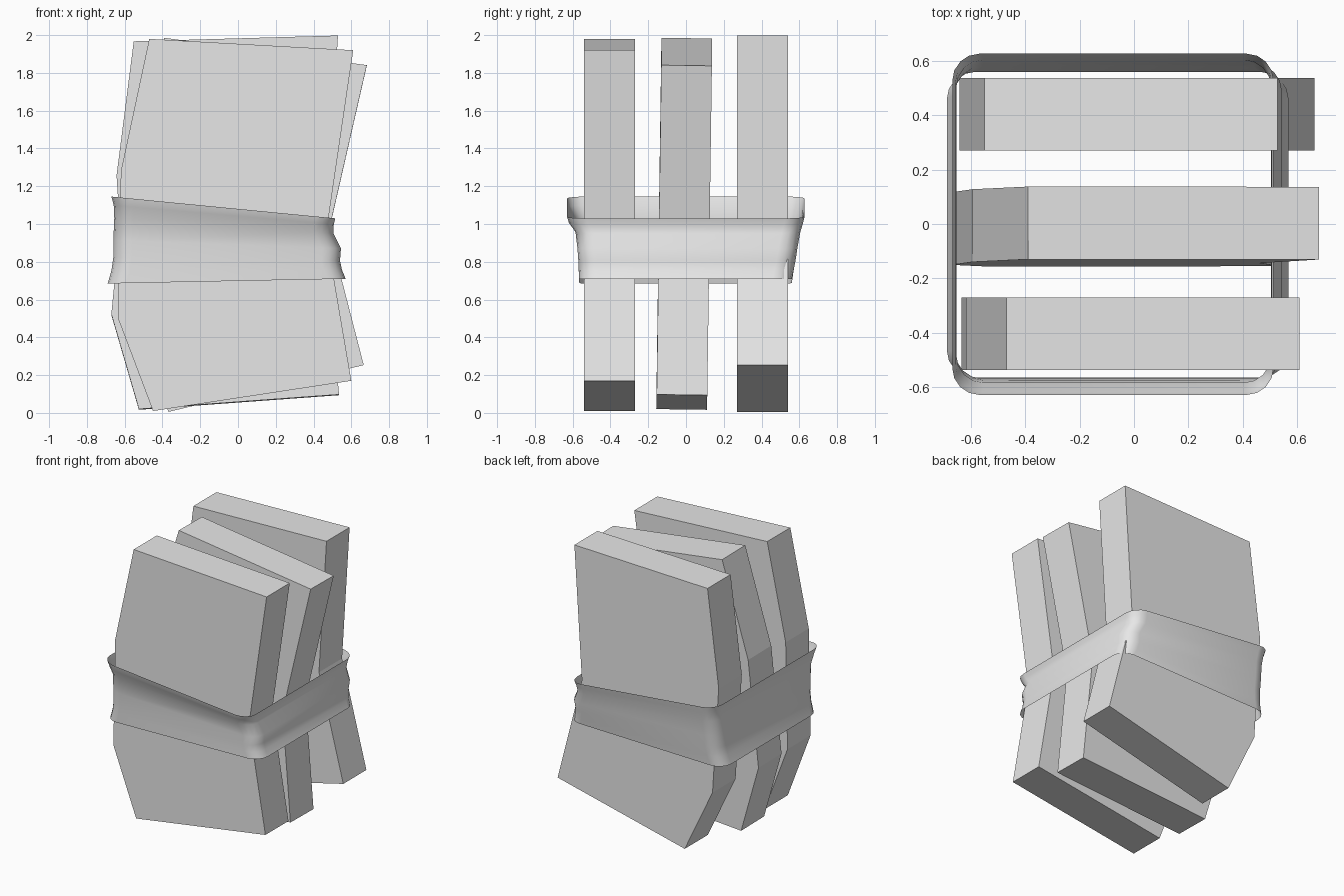
import bpy
import bmesh
from math import sin, cos, radians, pi

cube = bpy.data.objects.get("Cube")
if cube:
    bpy.data.objects.remove(cube, do_unlink=True)

# Single plain material
grey = bpy.data.materials.new("light_grey")
grey.use_nodes = True
grey.diffuse_color = (0.8, 0.8, 0.8, 1)
grey.node_tree.nodes["Principled BSDF"].inputs["Base Color"].default_value = (0.8, 0.8, 0.8, 1)


def add_object(name, bm):
    mesh = bpy.data.meshes.new(name)
    bm.to_mesh(mesh)
    bm.free()
    mesh.materials.append(grey)
    obj = bpy.data.objects.new(name, mesh)
    bpy.context.collection.objects.link(obj)
    return obj


# Bent slab outline (x, z) about its pivot: convex left side, pinched right side
OUTLINE = [(-0.45, -0.97), (0.6, -0.81), (0.467, -0.03),
           (0.61, 0.94), (-0.47, 1.0), (-0.62, 0.3), (-0.635, -0.48)]
THICKNESS = 0.268


def slab(name, y, z, roll, tilt=0):
    bm = bmesh.new()
    face = bm.faces.new([bm.verts.new((px, -THICKNESS / 2, pz)) for px, pz in OUTLINE])
    extruded = bmesh.ops.extrude_face_region(bm, geom=[face])["geom"]
    moved = [v for v in extruded if isinstance(v, bmesh.types.BMVert)]
    bmesh.ops.translate(bm, verts=moved, vec=(0, THICKNESS, 0))
    bmesh.ops.recalc_face_normals(bm, faces=bm.faces[:])
    obj = add_object(name, bm)
    obj.location = (0, y, z)
    obj.rotation_euler = (radians(tilt), radians(roll), 0)


slab("front_slab", -0.405, 0.98, 0)
slab("middle_slab", -0.01, 0.95, 4.5, -0.8)
slab("back_slab", 0.405, 1.01, -4.8)

# Band rows from bottom to top: height fraction, left x, right x, front y, back y
ROWS = [(0, -0.69, 0.57, -0.565, 0.56),
        (0.15, -0.67, 0.55, -0.568, 0.57),
        (0.3, -0.66, 0.54, -0.57, 0.58),
        (0.5, -0.66, 0.545, -0.575, 0.59),
        (0.75, -0.655, 0.505, -0.585, 0.605),
        (0.9, -0.658, 0.507, -0.62, 0.62),
        (1, -0.67, 0.515, -0.63, 0.628)]
RADIUS = 0.1
CORNER_STEPS = 4


def band_ring(bm, t, left, right, front, back):
    ring = []
    corners = [(right, back, -1, -1), (left, back, 1, -1),
               (left, front, 1, 1), (right, front, -1, 1)]
    for q, (cx, cy, sx, sy) in enumerate(corners):
        for k in range(CORNER_STEPS + 1):
            a = (q + k / CORNER_STEPS) * pi / 2
            x = cx + sx * RADIUS + RADIUS * cos(a)
            y = cy + sy * RADIUS + RADIUS * sin(a)
            # Both rims slope from left to right
            u = (x - left) / (right - left)
            low = 0.685 + 0.025 * u
            high = 1.145 - 0.115 * u
            ring.append(bm.verts.new((x, y, low + (high - low) * t)))
    return ring


# Open flared strap around the three slabs
bm = bmesh.new()
rings = [band_ring(bm, *row) for row in ROWS]
for lower, upper in zip(rings, rings[1:]):
    for i in range(len(lower)):
        j = (i + 1) % len(lower)
        bm.faces.new((lower[i], lower[j], upper[j], upper[i])).smooth = True
add_object("strap", bm)
